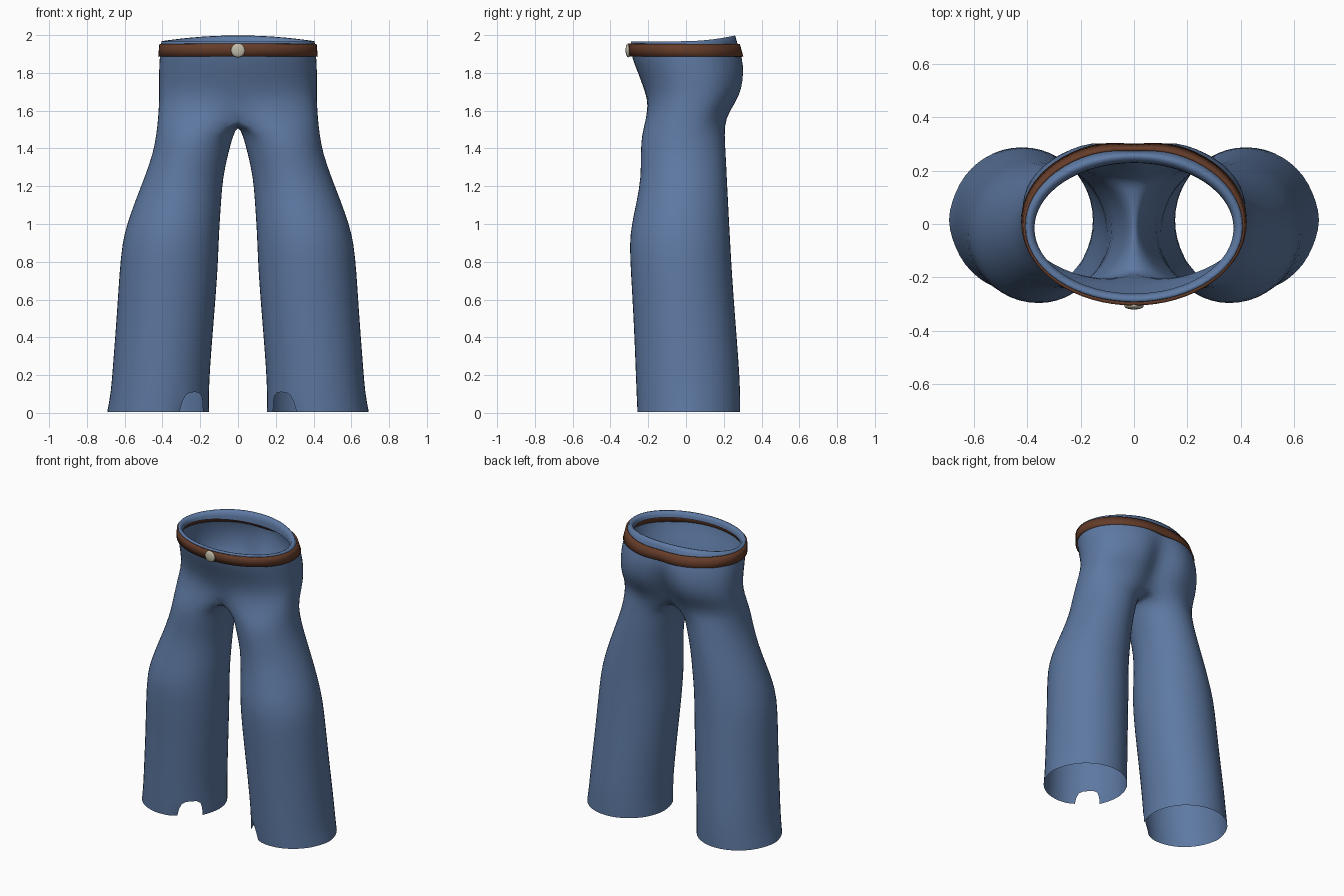
import bpy, bmesh, math

cube = bpy.data.objects.get("Cube")
if cube:
    bpy.data.objects.remove(cube, do_unlink=True)

N = 24            # points around one leg
SIDE = N // 3     # half of the leg ring that carries on up into the hips
ARC = [j % N for j in range(-SIDE, SIDE + 1)]


def material(name, rgb):
    m = bpy.data.materials.new(name)
    m.use_nodes = True
    m.diffuse_color = (*rgb, 1)
    bsdf = m.node_tree.nodes["Principled BSDF"]
    bsdf.inputs["Base Color"].default_value = (*rgb, 1)
    bsdf.inputs["Roughness"].default_value = 0.8
    return m


denim = material("denim blue", (0.11, 0.19, 0.36))
leather = material("belt brown", (0.13, 0.045, 0.022))
metal = material("buckle cream", (0.52, 0.49, 0.39))


def leg_ring(bm, z, outer, inner, front, back):
    cx, rx = (outer + inner) / 2, (outer - inner) / 2
    cy, ry = (front + back) / 2, (back - front) / 2
    angles = [math.tau * j / N for j in range(N)]
    return [bm.verts.new((cx + rx * math.cos(a), cy + ry * math.sin(a), z)) for a in angles]


def hip_arc(bm, z, rx, front, back, cleft_f=0, cleft_b=0, power=1, lift=0):
    """Half ring from front centre round the side to back centre."""
    cy, ry = (front + back) / 2, (back - front) / 2
    row = []
    for k in range(-SIDE, SIDE + 1):
        a = math.pi / 2 * k / SIDE
        s = math.sin(a)
        x = 0 if abs(k) == SIDE else rx * math.cos(a)
        y = cy + math.copysign(ry * abs(s) ** power, s)
        dent = math.exp(-(x / 0.08) ** 2)
        y += dent * cleft_f if k < 0 else -dent * cleft_b
        row.append(bm.verts.new((x, y, z + lift * max(0, s) ** 2)))
    return row


def bridge(bm, low, high, closed=False, skip=()):
    n = len(low)
    for j in range(n if closed else n - 1):
        if j not in skip:
            k = (j + 1) % n
            bm.faces.new((low[j], low[k], high[k], high[j]))


def finish(bm, name, mat):
    mesh = bpy.data.meshes.new(name)
    bm.to_mesh(mesh)
    bm.free()
    for p in mesh.polygons:
        p.use_smooth = True
    mesh.materials.append(mat)
    ob = bpy.data.objects.new(name, mesh)
    bpy.context.collection.objects.link(ob)
    return ob


def mirror_and_smooth(ob):
    m = ob.modifiers.new("mirror", "MIRROR")
    m.merge_threshold = 0.0005
    s = ob.modifiers.new("smooth", "SUBSURF")
    s.levels = s.render_levels = 1


# Trousers: leg rings from hem to thigh (z, outer, inner, front, back)
bm = bmesh.new()
crease = bm.edges.layers.float.new("crease_edge")
legs = [leg_ring(bm, *r) for r in (
    (0.005, 0.69, 0.15, -0.26, 0.29),
    (0.11, 0.675, 0.152, -0.265, 0.29),
    (0.25, 0.665, 0.145, -0.27, 0.283),
    (0.5, 0.645, 0.125, -0.28, 0.263),
    (0.75, 0.63, 0.105, -0.295, 0.245),
    (0.9, 0.615, 0.1, -0.302, 0.237),
    (1.0, 0.59, 0.095, -0.29, 0.231),
    (1.12, 0.547, 0.087, -0.263, 0.225),
    (1.25, 0.495, 0.078, -0.24, 0.218),
    (1.38, 0.45, 0.048, -0.242, 0.212),
    (1.47, 0.435, 0.024, -0.237, 0.206))]
NOTCH = (14, 15)                       # gap at the front inside of each hem
for i, (low, high) in enumerate(zip(legs, legs[1:])):
    bridge(bm, low, high, True, NOTCH if i == 0 else ())
legs[0][16].co.x += 0.025
legs[0][0].co.x += 0.008

# Hips (z, half width, front, back, front dent, back dent, squareness)
hips = [hip_arc(bm, *r) for r in (
    (1.56, 0.425, -0.228, 0.225, 0.05, 0.06, 0.75),
    (1.65, 0.42, -0.212, 0.29, 0.01, 0.09, 0.8),
    (1.72, 0.42, -0.225, 0.32, 0, 0.085, 0.85),
    (1.8, 0.421, -0.255, 0.33, 0, 0.06, 0.9),
    (1.88, 0.417, -0.288, 0.318, 0, 0.03, 0.95),
    (1.94, 0.412, -0.296, 0.29, 0, 0.015, 1))]

# Waist rim with a lip turned inward
rim = hip_arc(bm, 1.968, 0.408, -0.293, 0.262, lift=0.032)
lip = hip_arc(bm, 1.966, 0.38, -0.268, 0.232, lift=0.026)
lip_end = hip_arc(bm, 1.93, 0.375, -0.262, 0.23)
hips += [rim, lip, lip_end]
for low, high in zip(hips, hips[1:]):
    bridge(bm, low, high)

# Crotch seam on the centre plane closes the top ring of the leg
top = [None] * N
for j, v in zip(ARC, hips[0]):
    top[j] = v
back_v, front_v = hips[0][-1].co, hips[0][0].co
for j in range(SIDE + 1, N - SIDE):
    t = (j - SIDE) / (N - 2 * SIDE)
    p = back_v.lerp(front_v, t)
    top[j] = bm.verts.new((0, p.y, 1.525 + 0.035 * (2 * t - 1) ** 2))
bridge(bm, legs[-1], top, True)

# Keep the rim and the notch corners crisp
for e in bm.edges:
    if e.verts[0] in rim and e.verts[1] in rim:
        e[crease] = 0.8
    elif e.is_boundary and max(v.co.z for v in e.verts) < 0.2:
        if min(v.co.x for v in e.verts) > 0.01:
            e[crease] = 1
trousers = finish(bm, "trousers", denim)
mirror_and_smooth(trousers)

# Belt
bm = bmesh.new()
bridge(bm,
       hip_arc(bm, 1.888, 0.425, -0.302, 0.32, 0, 0.022, 0.96),
       hip_arc(bm, 1.954, 0.419, -0.307, 0.295, 0, 0.01, 1))
for e in bm.edges:
    e.smooth = True
belt = finish(bm, "belt", leather)
mirror_and_smooth(belt)
solid = belt.modifiers.new("thickness", "SOLIDIFY")
solid.thickness = 0.014
solid.offset = -1

# Round buckle
bpy.ops.mesh.primitive_uv_sphere_add(segments=24, ring_count=12, radius=1,
                                     location=(0, -0.306, 1.919))
buckle = bpy.context.object
buckle.name = "buckle"
buckle.scale = (0.037, 0.014, 0.037)
buckle.data.materials.append(metal)
bpy.ops.object.shade_smooth()
